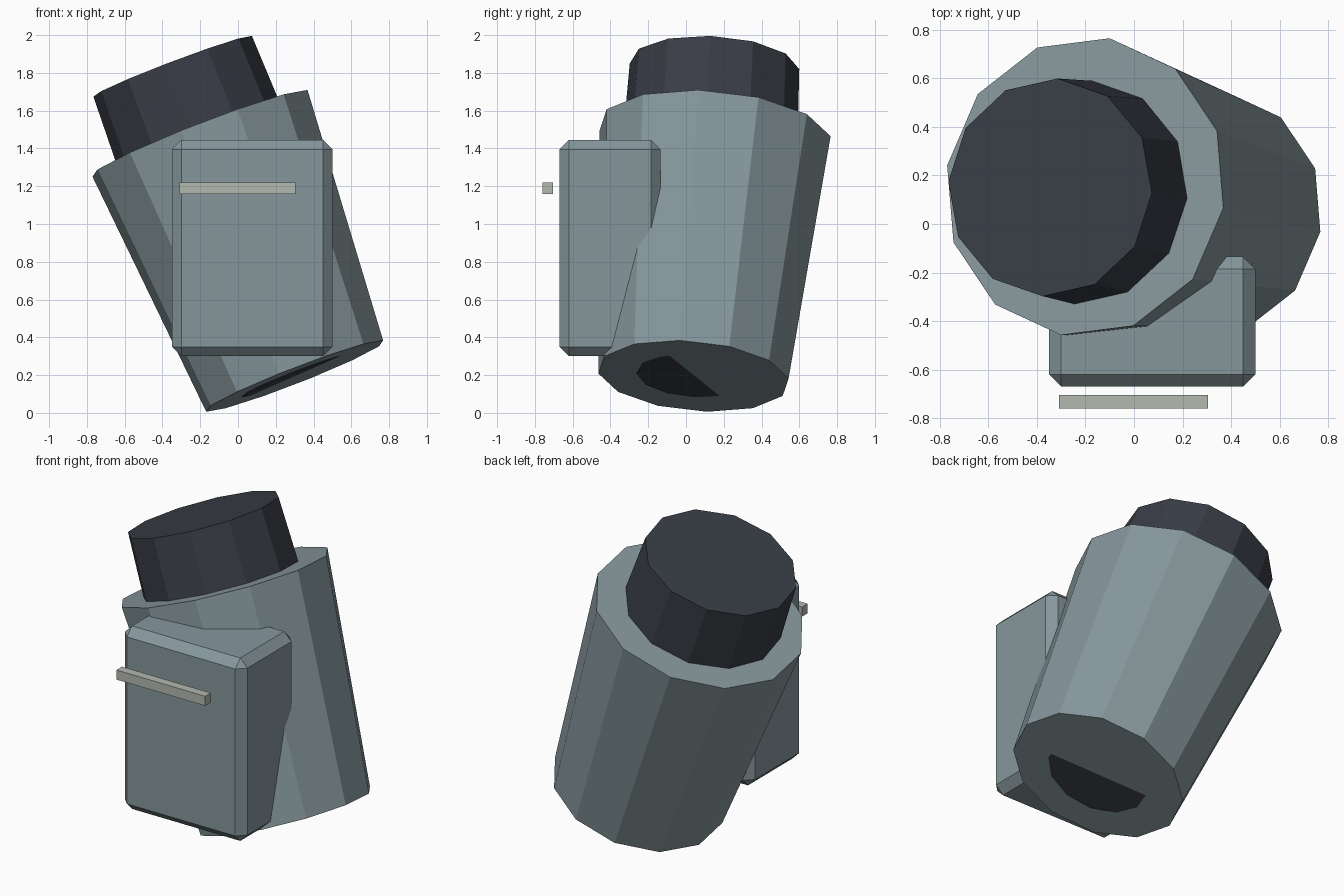
import bpy, bmesh, math
from mathutils import Vector

if "Cube" in bpy.data.objects:
    bpy.data.objects.remove(bpy.data.objects["Cube"])


def material(name, rgb):
    m = bpy.data.materials.new(name)
    m.diffuse_color = (*rgb, 1)
    m.use_nodes = True
    m.node_tree.nodes["Principled BSDF"].inputs["Base Color"].default_value = m.diffuse_color
    return m


SLATE = material("slate_grey", (0.24, 0.31, 0.335))
DARK = material("charcoal", (0.040, 0.046, 0.060))
PALE = material("pale_grey", (0.45, 0.48, 0.43))


def add_object(name, bm, mat):
    bmesh.ops.recalc_face_normals(bm, faces=bm.faces[:])
    mesh = bpy.data.meshes.new(name)
    bm.to_mesh(mesh)
    bm.free()
    mesh.materials.append(mat)
    ob = bpy.data.objects.new(name, mesh)
    bpy.context.collection.objects.link(ob)
    return ob


def tapered_tube(name, bottom, top, r_bottom, r_top, start, mat, sides=12):
    """Closed tapered cylinder; 'start' points towards its first corner."""
    bottom, top = Vector(bottom), Vector(top)
    axis = (top - bottom).normalized()
    v = axis.cross(Vector(start)).normalized()
    u = v.cross(axis)
    bm = bmesh.new()
    rings = []
    for centre, r in ((bottom, r_bottom), (top, r_top)):
        ring = []
        for i in range(sides):
            a = 2 * math.pi * i / sides
            ring.append(bm.verts.new(centre + r * (math.cos(a) * u + math.sin(a) * v)))
        rings.append(ring)
        bm.faces.new(ring)
    for i in range(sides):
        j = (i + 1) % sides
        bm.faces.new((rings[0][i], rings[0][j], rings[1][j], rings[1][i]))
    return add_object(name, bm, mat)


def box(name, low, high, mat, chamfer=0):
    low, high = Vector(low), Vector(high)
    bm = bmesh.new()
    bmesh.ops.create_cube(bm, size=1)
    for vert in bm.verts:
        vert.co = (low + high) / 2 + vert.co * (high - low)
    if chamfer:
        bmesh.ops.bevel(bm, geom=bm.edges[:], offset=chamfer, segments=1,
                        affect='EDGES')
    return add_object(name, bm, mat)


# Leaning main body, wider at the top
tapered_tube("body", (0.30, 0.04, 0.195), (-0.201, 0.154, 1.48), 0.51, 0.62,
             (0.10, 0.612, -0.014), SLATE)

# Dark cap on top, sunk slightly into the body
tapered_tube("cap", (-0.192, 0.127, 1.43), (-0.346, 0.151, 1.835), 0.464, 0.45,
             (0.0375, 0.4475, -0.033), DARK)

# Dark plug, tilted so that half of it shows through the underside
tapered_tube("plug", (0.30, 0.038, 0.195), (0.226, 0.051, 0.38), 0.30, 0.30,
             (0.0375, 0.4475, -0.033), DARK)

# Chamfered front box and the bar floating in front of it
box("front_box", (-0.35, -0.67, 0.30), (0.50, -0.135, 1.445), SLATE, 0.05)
box("front_bar", (-0.31, -0.76, 1.16), (0.305, -0.705, 1.22), PALE)
